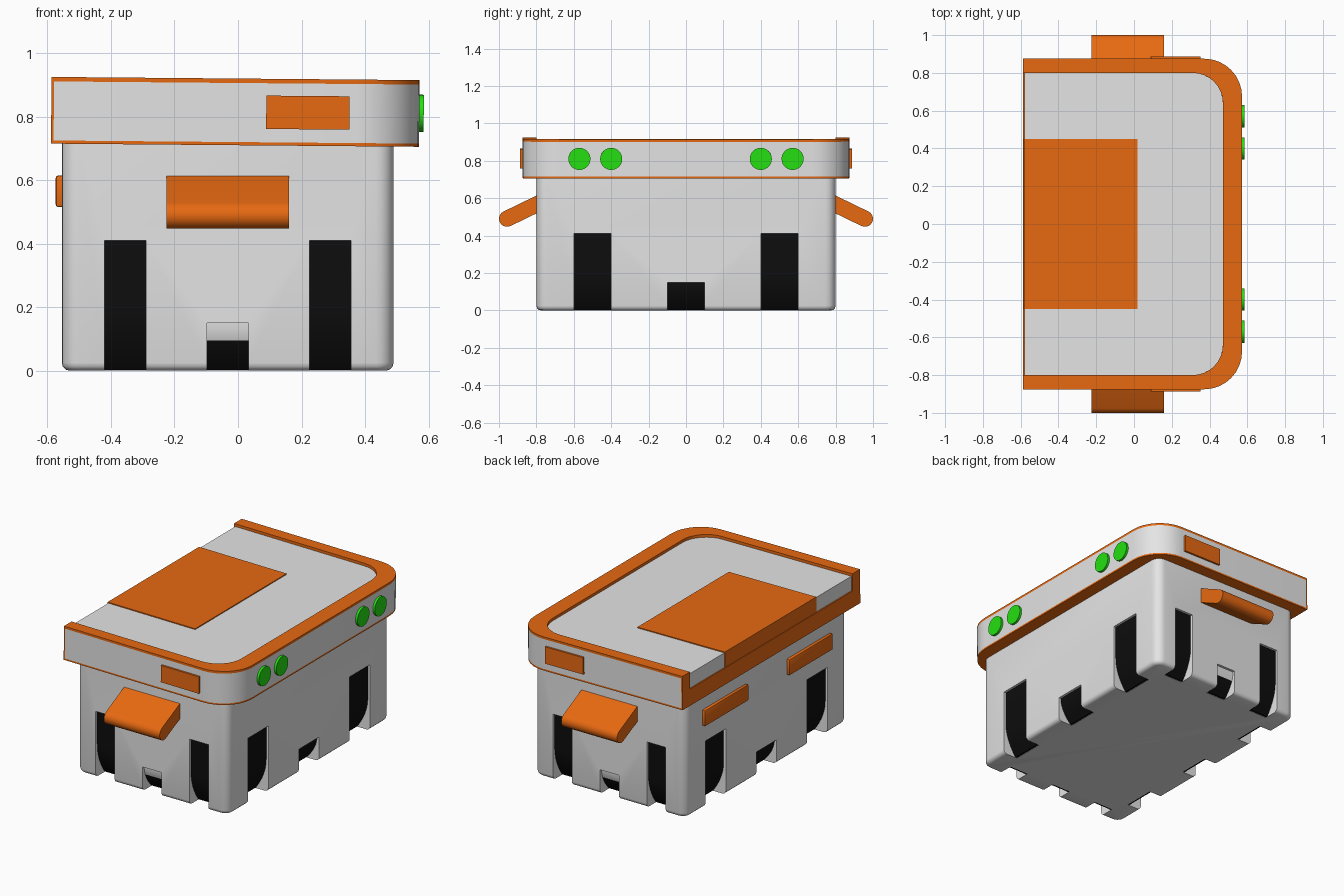
import bpy, bmesh, math
from mathutils import Vector

if "Cube" in bpy.data.objects:
    bpy.data.objects.remove(bpy.data.objects["Cube"])

def material(name, rgb):
    m = bpy.data.materials.new(name)
    m.diffuse_color = (*rgb, 1)
    m.use_nodes = True
    m.node_tree.nodes["Principled BSDF"].inputs["Base Color"].default_value = m.diffuse_color
    return m

WHITE = material("off_white", (0.78, 0.78, 0.78))
ORANGE = material("orange", (0.85, 0.15, 0.006))
GREEN = material("green", (0.018, 0.74, 0.006))
BLACK = material("black", (0.004, 0.004, 0.004))
TILT = 0.0086   # the lid leans down slightly towards +x
CX = -0.0325    # middle of the body in x

def finish(name, bm, mats, tilt=False, smooth=True):
    bmesh.ops.recalc_face_normals(bm, faces=bm.faces[:])
    me = bpy.data.meshes.new(name)
    bm.to_mesh(me)
    bm.free()
    for m in mats:
        me.materials.append(m)
    ob = bpy.data.objects.new(name, me)
    bpy.context.collection.objects.link(ob)
    if tilt:
        ob.rotation_euler.y = TILT
    if smooth:
        shade(ob)
    return ob

def shade(ob):
    bpy.ops.object.select_all(action='DESELECT')
    ob.select_set(True)
    bpy.context.view_layer.objects.active = ob
    bpy.ops.object.shade_smooth_by_angle(angle=math.radians(35))

def add_prism(bm, pts, vec):
    face = bm.faces.new([bm.verts.new(p) for p in pts])
    ext = bmesh.ops.extrude_face_region(bm, geom=[face], use_keep_orig=True)
    bmesh.ops.translate(bm, vec=vec, verts=[g for g in ext['geom'] if isinstance(g, bmesh.types.BMVert)])

def add_box(bm, x, y, z):
    add_prism(bm, [(x[0], y[0], z[0]), (x[1], y[0], z[0]), (x[1], y[1], z[0]), (x[0], y[1], z[0])],
              (0, 0, z[1] - z[0]))

def box(name, x, y, z, mat, tilt=False, bevel=0):
    bm = bmesh.new()
    add_box(bm, x, y, z)
    if bevel:
        bmesh.ops.bevel(bm, geom=bm.edges[:], offset=bevel, segments=2, profile=0.5, affect='EDGES')
    return finish(name, bm, [mat], tilt)

# Body: box with rounded upright corners and rounded bottom edge
bm = bmesh.new()
add_box(bm, (-0.555, 0.49), (-0.8, 0.8), (0, 0.73))
upright = [e for e in bm.edges if abs(e.verts[0].co.z - e.verts[1].co.z) > 0.5]
bmesh.ops.bevel(bm, geom=upright, offset=0.055, segments=5, profile=0.5, affect='EDGES')
low = [e for e in bm.edges if all(v.co.z < 0.001 for v in e.verts)]
bmesh.ops.bevel(bm, geom=low, offset=0.025, segments=3, profile=0.5, affect='EDGES')
body = finish("body", bm, [WHITE], smooth=False)

# Slots in all four walls, each backed by a black curved insert
cut = bmesh.new()
walls = [("front", (CX, -0.8), (0, 1), 0.323, 0.065), ("back", (CX, 0.8), (0, -1), 0.323, 0.065),
         ("right", (0.49, 0), (-1, 0), 0.5, 0.1), ("left", (-0.555, 0), (1, 0), 0.5, 0.1)]
for wall, origin, inward, off, half in walls:
    o, n = Vector((*origin, 0)), Vector((*inward, 0))
    t = Vector((abs(n.y), abs(n.x), 0))
    for label, c, h in (("low_side", -off, 0.41), ("middle", 0, 0.15), ("high_side", off, 0.41)):
        start = o + t * (c - half)
        def at(d, z):
            return start + n * d + Vector((0, 0, z))
        add_prism(cut, [at(-0.05, -0.05), at(0.1, -0.05), at(0.1, h), at(-0.05, h)], t * 2 * half)
        bend = min(h, 0.2)
        curve = []
        for i in range(9):
            z = 0.002 + (bend - 0.002) * i / 8
            curve.append(at(0.015 + 0.075 * (1 - z / bend) ** 2, z))
        if h > bend:
            curve.append(at(0.015, h))
        bm = bmesh.new()
        add_prism(bm, curve + [at(0.12, h), at(0.12, 0.002)], t * 2 * half)
        if label == "middle" and abs(n.y) > 0:   # upper part of this scoop is body coloured
            for f in bm.faces:
                f.material_index = int(len(f.verts) == 4 and f.calc_center_median().z > 0.09)
        finish(f"{wall}_{label}_slot_insert", bm, [BLACK, WHITE])
cutter = finish("slot_cutter", cut, [WHITE], smooth=False)
cutter.hide_render = True
mod = body.modifiers.new("slots", 'BOOLEAN')
mod.operation, mod.solver, mod.object = 'DIFFERENCE', 'EXACT', cutter
bpy.context.view_layer.objects.active = body
bpy.ops.object.modifier_apply(modifier=mod.name)
bpy.data.objects.remove(cutter)
shade(body)

# Lid outline: open at -x, rounded corners at +x
def outline(x0, x1, y, r, step):
    pts = [(x0, -y), (x0 + step, -y)]
    for sy, a0 in ((-1, -90), (1, 0)):
        for i in range(9):
            a = math.radians(a0 + 90 * i / 8)
            pts.append((x1 - r + r * math.cos(a), sy * (y - r) + r * math.sin(a)))
    return pts + [(x0 + step, y), (x0, y)]

X0 = -0.595
outer = outline(X0, 0.564, 0.875, 0.2, 0.008)
inner = outline(X0, 0.463, 0.80, 0.16, 0.008)

# Lid rim: orange with a pale band round its outer side
bm = bmesh.new()
section = [(outer, 0.71), (outer, 0.72), (outer, 0.906), (outer, 0.92), (inner, 0.92), (inner, 0.71)]
rings = [[bm.verts.new((*p, z)) for p in pts] for pts, z in section]
last = len(outer) - 1
for k in range(6):
    a, b = rings[k], rings[(k + 1) % 6]
    for i in range(last):
        f = bm.faces.new((a[i], a[i + 1], b[i + 1], b[i]))
        f.material_index = int(k == 1 and 0 < i < last - 1)
for i in (0, last):
    bm.faces.new([r[i] for r in rings])
finish("lid_rim", bm, [ORANGE, WHITE], tilt=True)

# Lid floor and the pale top inside the rim
for name, x0, z0, z1, mat in (("lid_floor", X0, 0.71, 0.813, ORANGE), ("lid_top", X0 + 0.008, 0.813, 0.903, WHITE)):
    bm = bmesh.new()
    add_prism(bm, [(x, y, z0) for x, y in outline(x0, 0.463, 0.80, 0.16, 0.008)], (0, 0, z1 - z0))
    finish(name, bm, [mat], tilt=True)
box("lid_panel", (X0 + 0.004, 0.012), (-0.45, 0.45), (0.813, 0.909), ORANGE, tilt=True)

# Lamps on the right end of the lid
for i, y in enumerate((-0.57, -0.4, 0.4, 0.57)):
    bm = bmesh.new()
    circle = [(0.55, y + 0.059 * math.cos(a), 0.815 + 0.059 * math.sin(a))
              for a in (math.tau * k / 32 for k in range(32))]
    add_prism(bm, circle, (0.028, 0, 0))
    finish(f"lamp_{i + 1}", bm, [GREEN], tilt=True)

# Parts mirrored front to back: lid side plate, handle, left wall plate
for s, side in ((-1, "front"), (1, "back")):
    box(f"{side}_lid_plate", (0.082, 0.344), sorted((s * 0.86, s * 0.887)), (0.762, 0.867), ORANGE, tilt=True)
    box(f"{side}_left_wall_plate", (-0.574, -0.54), sorted((s * 0.2, s * 0.63)), (0.515, 0.615), ORANGE, bevel=0.008)
    tip, d, nrm, r = Vector((0.957, 0.49)), Vector((0.9, -0.436)), Vector((0.436, 0.9)), 0.043
    prof = [tip - d * 0.23 + nrm * r]
    for k in range(11):
        a = math.pi * k / 10
        prof.append(tip + nrm * r * math.cos(a) + d * r * math.sin(a))
    prof.append(tip - d * 0.23 - nrm * r)
    bm = bmesh.new()
    add_prism(bm, [(-0.225, s * p.x, p.y) for p in prof], (0.385, 0, 0))
    finish(f"{side}_handle", bm, [ORANGE])
